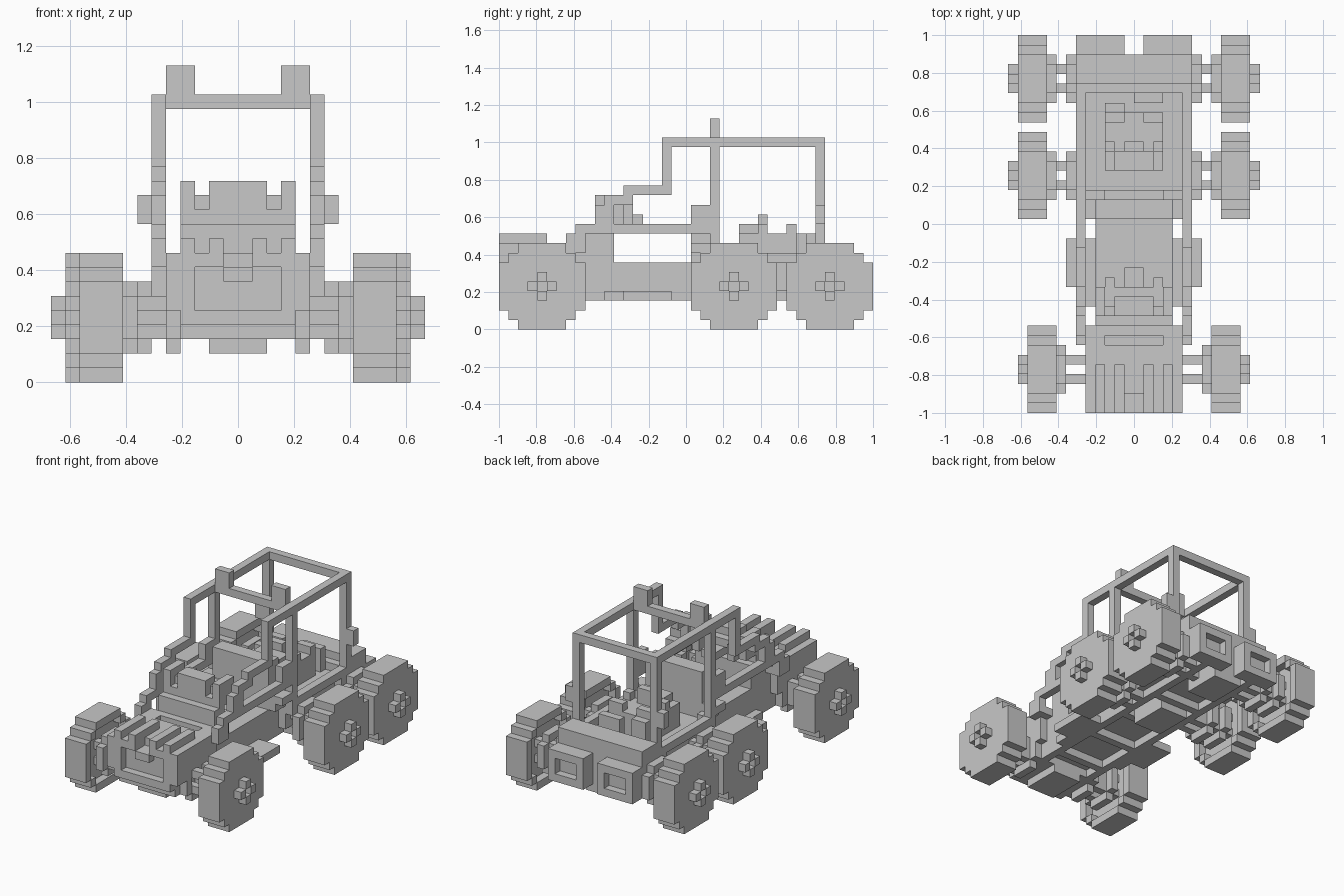
import bpy
import bmesh
from mathutils import Matrix, Vector

# Remove the default cube
cube = bpy.data.objects.get("Cube")
if cube:
    bpy.data.objects.remove(cube, do_unlink=True)

UNIT = 2 / 39      # edge of one block
LENGTH = 39        # blocks from front to back

gray = bpy.data.materials.new("plain gray")
gray.use_nodes = True
COLOR = (0.58, 0.58, 0.58, 1)
gray.diffuse_color = COLOR
gray.node_tree.nodes["Principled BSDF"].inputs["Base Color"].default_value = COLOR


def part(name, boxes, mirror=False):
    """Join boxes given as (x range, y range, z range) in block units."""
    bm = bmesh.new()
    for xs, ys, zs in boxes:
        sides = [xs, (-xs[1], -xs[0])] if mirror else [xs]
        for xr in sides:
            low = Vector((xr[0], ys[0] - LENGTH / 2, zs[0])) * UNIT
            high = Vector((xr[1], ys[1] - LENGTH / 2, zs[1])) * UNIT
            place = Matrix.Translation((low + high) / 2)
            size = Matrix.Diagonal((high - low).to_4d())
            size[3][3] = 1
            bmesh.ops.create_cube(bm, size=1, matrix=place @ size)
    mesh = bpy.data.meshes.new(name)
    bm.to_mesh(mesh)
    bm.free()
    mesh.materials.append(gray)
    obj = bpy.data.objects.new(name, mesh)
    bpy.context.scene.collection.objects.link(obj)
    return obj


def stepped_disc(xs, j):
    """Wheel disc with stepped corners."""
    return [(xs, (j + k, j + 9 - k), (2 - k, 7 + k)) for k in range(3)]


def stepped_ring(xs, j):
    """Inner tread layer with a stepped opening."""
    boxes = []
    for a in (0, 8):
        boxes.append((xs, (j + a, j + a + 1), (2, 7)))
        boxes.append((xs, (j + 2, j + 7), (a, a + 1)))
    for a in (1, 7):
        for b in (1, 7):
            boxes.append((xs, (j + a, j + a + 1), (b, b + 1)))
    return boxes


def open_ring(xs, j, low, high):
    """Four bars round an open middle, without the corners."""
    boxes = []
    for a in (low, high):
        boxes.append((xs, (j + low + 1, j + high), (a, a + 1)))
        boxes.append((xs, (j + a, j + a + 1), (low + 1, high)))
    return boxes


# Wheels, hubs and axles
for name, j, inner, body in (("front", 0, 8, 4), ("middle", 20, 9, 6), ("rear", 30, 9, 6)):
    outer = inner + 3
    wheel = stepped_disc((inner + 1, outer), j) + stepped_ring((inner, inner + 1), j)
    part(name + "_wheels", wheel, True)
    part(name + "_hubs", open_ring((outer, outer + 1), j, 3, 5), True)
    part(name + "_brackets", open_ring((inner - 1, inner), j, 2, 6)
         + open_ring((body, body + 1), j, 2, 6), True)
    rods = [((4, inner + 1), (j + a, j + a + 1), (b, b + 1)) for a in (3, 5) for b in (3, 5)]
    rods.append(((4, inner), (j + 5, j + 6), (4, 5)))
    part(name + "_axle_rods", rods, True)

# Chassis with ribs underneath
part("chassis", [((-4, 4), (5, 22), (4, 7)), ((-5, 5), (22, 37), (4, 7))])
part("chassis_rails", [((3, 4), (5, 37), (3, 4))], True)
part("chassis_ribs", [((-4, 4), (j, j + 1), (3, 4)) for j in range(9, 38, 6)])
part("axle_guards", [((-2, 2), (j + 2, j + 7), (2, 4)) for j in (0, 20, 30)])
part("running_boards", [((4, 7), (13, 18), (3, 4)), ((4, 5), (11, 13), (3, 4))], True)

# Nose with a recessed front
part("nose", [((-4, 4), (1, 7), (3, 8)), ((-5, 5), (2, 5), (5, 8))])
part("nose_sides", [((4, 5), (0, 8), (5, 9)), ((3, 4), (0, 5), (4, 10)),
                    ((3, 4), (5, 8), (6, 9))], True)
part("bumper", [((-4, 4), (0, 1), (4, 5)), ((-1, 1), (0, 1), (7, 8))])
part("hood", [((-1, 1), (3, 7), (8, 9)), ((-3, 3), (2, 3), (8, 9))])
part("hood_ribs", [((1, 2), (0, 5), (8, 10)), ((1, 3), (0, 7), (8, 9))], True)

# Cowl and dashboard
part("cowl", [((-4, 4), (9, 12), (7, 10)), ((-4, 4), (7, 9), (7, 8)),
              ((-6, 6), (8, 9), (8, 9)), ((-4, 4), (9, 11), (10, 11))])
part("dashboard", [((-4, 4), (10, 12), (11, 12)), ((-3, 3), (11, 13), (12, 13)),
                   ((-2, 2), (10, 12), (12, 14)), ((-1, 1), (12, 15), (11, 12))])
part("dashboard_posts", [((3, 4), (10, 13), (11, 14)), ((2, 3), (12, 14), (11, 13))], True)

# Seat and rear deck
part("seat", [((-4, 4), (20, 22), (7, 13))])
part("rear_deck", [((-6, 6), (33, 37), (7, 8)), ((-5, 5), (20, 22), (7, 9)),
                   ((-6, 6), (34, 37), (8, 9)), ((-6, 6), (32, 37), (5, 7))])
part("deck_rails", [((5, 6), (22, 34), (7, 8)), ((4, 6), (22, 23), (6, 8))], True)
part("rear_frames", [((1, 6), (38, 39), (3, 4)), ((1, 6), (38, 39), (6, 7)),
                     ((1, 2), (38, 39), (4, 6)), ((5, 6), (38, 39), (4, 6)),
                     ((1, 6), (37, 38), (3, 7))], True)

# Engine on the deck
part("engine", [((-3, 3), (25, 31), (7, 10)), ((-2, 2), (25, 27), (10, 11)),
                ((-1, 1), (27, 28), (10, 12)), ((0, 3), (32, 33), (7, 10)),
                ((-3, -1), (31, 32), (7, 10))])
part("engine_cylinders", [((2, 3), (27, 28), (10, 11)), ((1, 3), (30, 31), (10, 11))], True)

# Roll cage
part("cage_rails", [((5, 6), (8, 23), (10, 11)), ((5, 6), (7, 9), (8, 10)),
                    ((5, 6), (10, 12), (11, 13)), ((5, 6), (11, 14), (13, 14)),
                    ((5, 6), (13, 18), (14, 15)), ((5, 6), (17, 34), (19, 20))], True)
part("cage_posts", [((5, 6), (17, 18), (15, 19)), ((5, 6), (22, 23), (8, 19)),
                    ((5, 6), (33, 34), (8, 19)), ((4, 6), (20, 22), (8, 9)),
                    ((5, 6), (20, 22), (11, 13))], True)
part("cage_crossbars", [((-5, 5), (j, j + 1), (19, 20)) for j in (22, 33)])
part("roof_lights", [((3, 5), (22, 23), (19, 22))], True)
part("tail_lights", [((6, 7), (33, 34), (11, 13))], True)
